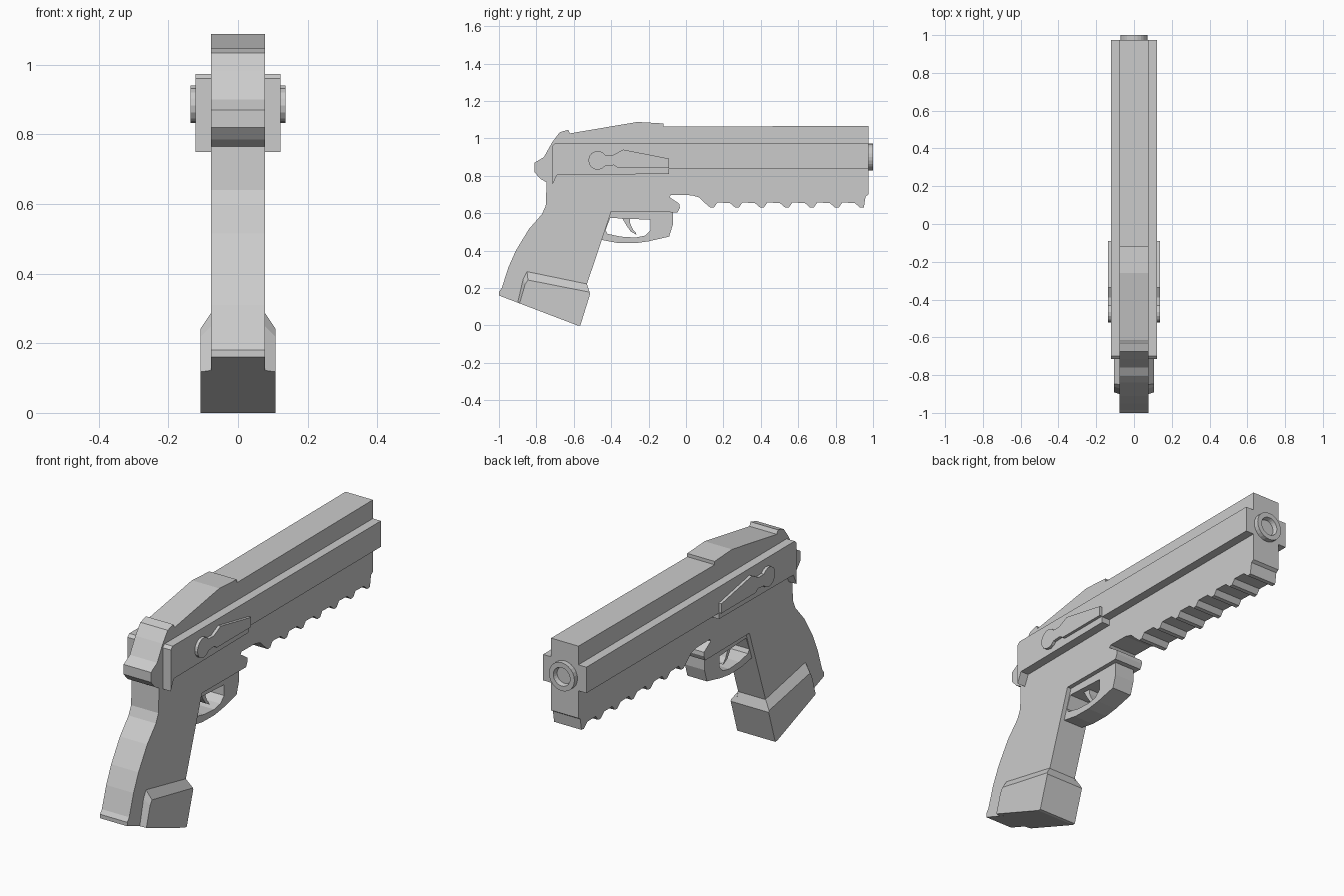
import bpy, bmesh
from math import sin, cos, pi


def loft(name, sections, mirror=False, cap_start=True):
    """Join (x, [(y, z), ...]) outlines of equal length into a solid."""
    bm = bmesh.new()
    rings = [[bm.verts.new((x, y, z)) for y, z in pts] for x, pts in sections]
    for a, b in zip(rings, rings[1:]):
        n = len(a)
        for i in range(n):
            j = (i + 1) % n
            bm.faces.new((a[i], a[j], b[j], b[i]))
    if cap_start:
        bm.faces.new(rings[0][::-1])
    bm.faces.new(rings[-1])
    bmesh.ops.recalc_face_normals(bm, faces=bm.faces)
    mesh = bpy.data.meshes.new(name)
    bm.to_mesh(mesh)
    bm.free()
    obj = bpy.data.objects.new(name, mesh)
    bpy.context.collection.objects.link(obj)
    if mirror:
        obj.modifiers.new("Mirror", 'MIRROR')
    return obj


def slab(name, half_width, pts):
    return loft(name, [(-half_width, pts), (half_width, pts)])


def side_part(name, x0, x1, pts, outer=None):
    return loft(name, [(x0, pts), (x1, outer or pts)], mirror=True, cap_start=False)


W = 0.077

# Main body: top and rear, grip, under-frame, then toothed rail
top = [(0.975, 0.70), (0.975, 1.067), (-0.12, 1.063), (-0.12, 1.08), (-0.26, 1.088),
       (-0.62, 1.027), (-0.63, 1.046), (-0.675, 1.033), (-0.715, 0.98), (-0.76, 0.90),
       (-0.81, 0.87), (-0.81, 0.82), (-0.78, 0.785), (-0.745, 0.765)]
grip = [(-0.75, 0.64), (-0.77, 0.595), (-0.84, 0.515), (-0.91, 0.40), (-0.95, 0.31),
        (-0.985, 0.20), (-1.0, 0.18), (-1.0, 0.16), (-0.58, 0.0), (-0.565, 0.0),
        (-0.512, 0.17), (-0.53, 0.22), (-0.40, 0.608)]
under = [(-0.045, 0.605), (-0.033, 0.63), (-0.035, 0.65), (-0.09, 0.687), (-0.08, 0.698),
         (0.03, 0.696), (0.07, 0.685)]
teeth = []
for i in range(7):
    y = 0.138 + 0.1335 * i
    teeth += [(y - 0.037, 0.655), (y - 0.008, 0.63), (y + 0.012, 0.632), (y + 0.03, 0.657)]
teeth[-1] = (0.96, 0.69)
slab("body", W, top + grip + under + teeth)

# Raised side rails
side_part("side_rail", W, 0.122,
          [(0.975, 0.84), (0.975, 0.972), (-0.70, 0.974), (-0.715, 0.96),
           (-0.715, 0.75), (-0.69, 0.805), (-0.09, 0.81), (-0.09, 0.84)])

# Side levers: rounded head with an angled tail
head = [(-0.472 + 0.05 * cos(a), 0.883 + 0.05 * sin(a))
        for a in [pi * (0.2 + 1.6 * k / 12) for k in range(13)]]
side_part("side_lever", 0.115, 0.137,
          head + [(-0.385, 0.857), (-0.365, 0.843), (-0.09, 0.843), (-0.09, 0.892),
                  (-0.335, 0.94), (-0.39, 0.912)])

# Flared grip base
side_part("grip_base", W, 0.107,
          [(-0.90, 0.122), (-0.58, 0.0), (-0.565, 0.0), (-0.512, 0.17),
           (-0.53, 0.222), (-0.85, 0.288), (-0.87, 0.25)],
          [(-0.89, 0.118), (-0.58, 0.0), (-0.565, 0.0), (-0.512, 0.17),
           (-0.515, 0.178), (-0.845, 0.243), (-0.86, 0.22)])

# Trigger guard loop, its upper bar and the trigger
slab("trigger_guard", 0.055,
     [(-0.41, 0.608), (-0.455, 0.458), (-0.37, 0.442), (-0.27, 0.44), (-0.20, 0.45),
      (-0.09, 0.475), (-0.07, 0.54), (-0.07, 0.608), (-0.19, 0.608), (-0.19, 0.51),
      (-0.22, 0.48), (-0.27, 0.47), (-0.35, 0.475), (-0.42, 0.49), (-0.43, 0.51),
      (-0.405, 0.575), (-0.395, 0.608)])
slab("guard_bar", 0.055, [(-0.405, 0.575), (-0.19, 0.565), (-0.19, 0.608), (-0.395, 0.608)])
slab("trigger", 0.025,
     [(-0.345, 0.58), (-0.315, 0.53), (-0.295, 0.502), (-0.265, 0.485), (-0.268, 0.495),
      (-0.285, 0.515), (-0.298, 0.545), (-0.30, 0.58)])

# Muzzle ring with a recessed bore
bm = bmesh.new()
N = 24
rings = []
for r, y in [(0.072, 0.975), (0.072, 1.0), (0.047, 1.0), (0.042, 0.977)]:
    rings.append([bm.verts.new((r * cos(2 * pi * k / N), y, 0.90 + r * sin(2 * pi * k / N)))
                  for k in range(N)])
for a, b in zip(rings, rings[1:]):
    for k in range(N):
        j = (k + 1) % N
        bm.faces.new((a[k], b[k], b[j], a[j]))
bm.faces.new(rings[-1])
bmesh.ops.recalc_face_normals(bm, faces=bm.faces)
mesh = bpy.data.meshes.new("muzzle_ring")
bm.to_mesh(mesh)
bm.free()
bpy.context.collection.objects.link(bpy.data.objects.new("muzzle_ring", mesh))
